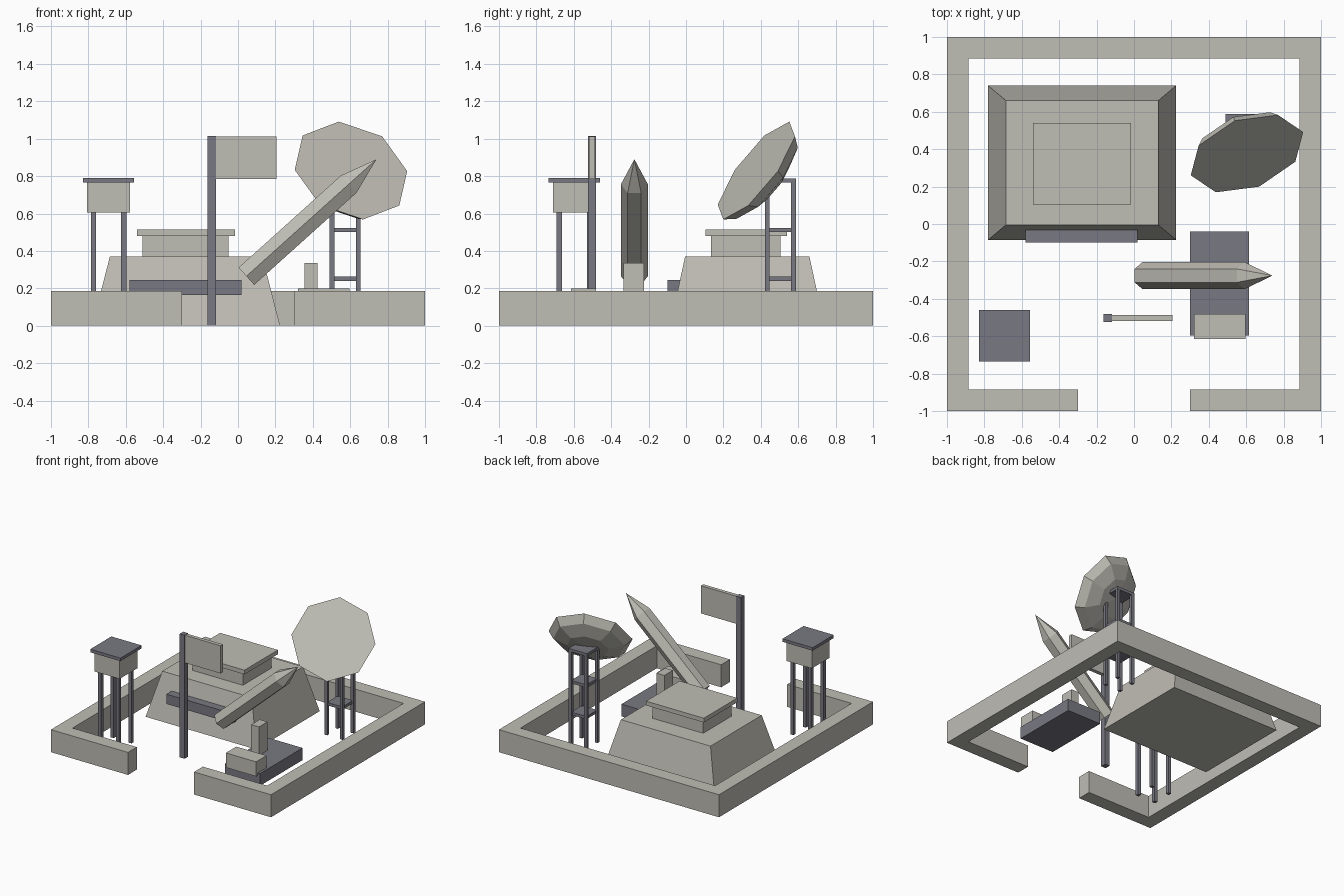
import bpy, bmesh
from math import pi, cos, sin
from mathutils import Vector

cube = bpy.data.objects.get("Cube")
if cube:
    bpy.data.objects.remove(cube, do_unlink=True)


def material(name, rgb):
    m = bpy.data.materials.new(name)
    m.use_nodes = True
    m.diffuse_color = (*rgb, 1)
    m.node_tree.nodes["Principled BSDF"].inputs["Base Color"].default_value = (*rgb, 1)
    return m


STONE = material("pale stone", (0.52, 0.51, 0.46))
STEEL = material("dark steel", (0.19, 0.19, 0.225))


def finish(name, bm, mat):
    bmesh.ops.recalc_face_normals(bm, faces=bm.faces[:])
    mesh = bpy.data.meshes.new(name)
    bm.to_mesh(mesh)
    bm.free()
    mesh.materials.append(mat)
    ob = bpy.data.objects.new(name, mesh)
    bpy.context.collection.objects.link(ob)
    return ob


def loft(name, rings, mat):
    """Skin a stack of point rings and cap both ends."""
    bm = bmesh.new()
    loops = [[bm.verts.new(p) for p in ring] for ring in rings]
    n = len(loops[0])
    for a, b in zip(loops, loops[1:]):
        for i in range(n):
            j = (i + 1) % n
            bm.faces.new((a[i], a[j], b[j], b[i]))
    bm.faces.new(loops[0])
    bm.faces.new(loops[-1])
    bmesh.ops.remove_doubles(bm, verts=bm.verts[:], dist=0.0001)
    return finish(name, bm, mat)


def rect(x, y, z):
    return [(x[0], y[0], z), (x[1], y[0], z), (x[1], y[1], z), (x[0], y[1], z)]


def box(name, x, y, z, mat):
    return loft(name, [rect(x, y, z[0]), rect(x, y, z[1])], mat)


def around(c, half):
    return (c - half, c + half)


def legs(name, cx, cy, off, half, height):
    for sx in (-1, 1):
        for sy in (-1, 1):
            box(name, around(cx + sx * off, half), around(cy + sy * off, half),
                (0, height), STEEL)


def turned(name, centre, axis, up, profile, sides, mat):
    """Faceted solid around an axis; profile holds (radius, distance)."""
    axis = Vector(axis).normalized()
    u = Vector(up)
    u = (u - axis * u.dot(axis)).normalized()
    v = axis.cross(u)
    rings = [[Vector(centre) + axis * d + (u * cos(t) + v * sin(t)) * r
              for t in (2 * pi * i / sides for i in range(sides))]
             for r, d in profile]
    return loft(name, rings, mat)


# Perimeter wall: one C-shaped outline with a front gateway
T, G = 0.885, 0.30
outline = [(-G, -1), (-1, -1), (-1, 1), (1, 1), (1, -1), (G, -1),
           (G, -T), (T, -T), (T, T), (-T, T), (-T, -T), (-G, -T)]
loft("perimeter_wall", [[(x, y, z) for x, y in outline] for z in (0, 0.185)], STONE)

# Bunker with sloped sides, upper tier, cap and front ledge
loft("bunker_base", [rect((-0.78, 0.225), (-0.085, 0.74), 0),
                     rect((-0.685, 0.13), (-0.005, 0.66), 0.37)], STONE)
box("bunker_tier", (-0.51, -0.05), (0.135, 0.505), (0.37, 0.48), STONE)
box("bunker_cap", (-0.54, -0.015), (0.105, 0.54), (0.48, 0.515), STONE)
box("bunker_ledge", (-0.58, 0.02), (-0.10, -0.03), (0.165, 0.245), STEEL)

# Flagpole
box("flag_pole", (-0.162, -0.118), (-0.525, -0.48), (0, 1.015), STEEL)
box("flag", (-0.118, 0.205), (-0.518, -0.487), (0.785, 1.012), STONE)

# Watchtower
wx, wy = -0.692, -0.597
legs("watchtower_leg", wx, wy, 0.081, 0.014, 0.605)
box("watchtower_cabin", around(wx, 0.115), around(wy, 0.115), (0.605, 0.765), STONE)
box("watchtower_roof", around(wx, 0.137), around(wy, 0.137), (0.765, 0.79), STEEL)

# Missile launcher
box("launcher_base", (0.30, 0.615), (-0.595, -0.04), (0, 0.1), STEEL)
box("launcher_cab", (0.32, 0.595), (-0.615, -0.48), (0.08, 0.2), STONE)
box("launcher_post", (0.355, 0.425), (-0.335, -0.225), (0.1, 0.335), STONE)
turned("missile", (0.045, -0.276, 0.265), (0.695, 0, 0.625), (0, 1, 0),
       [(0.072, 0), (0.072, 0.735), (0, 0.935)], 6, STONE)

# Radar tower with platforms
rx, ry = 0.573, 0.505
legs("radar_tower_leg", rx, ry, 0.07, 0.0125, 0.765)
for z in (0.24, 0.5, 0.765):
    half = 0.083 if z > 0.7 else 0.07
    box("radar_platform", around(rx, half), around(ry, half), (z, z + 0.023), STEEL)

# Radar dish: flat face, faceted shallow back
turned("radar_dish", (0.604, 0.376, 0.83), (-0.297, 0.756, -0.584), (-0.064, 0.174, 0.26),
       [(0.322, 0), (0.275, 0.06), (0.16, 0.105), (0, 0.12)], 8, STONE)
